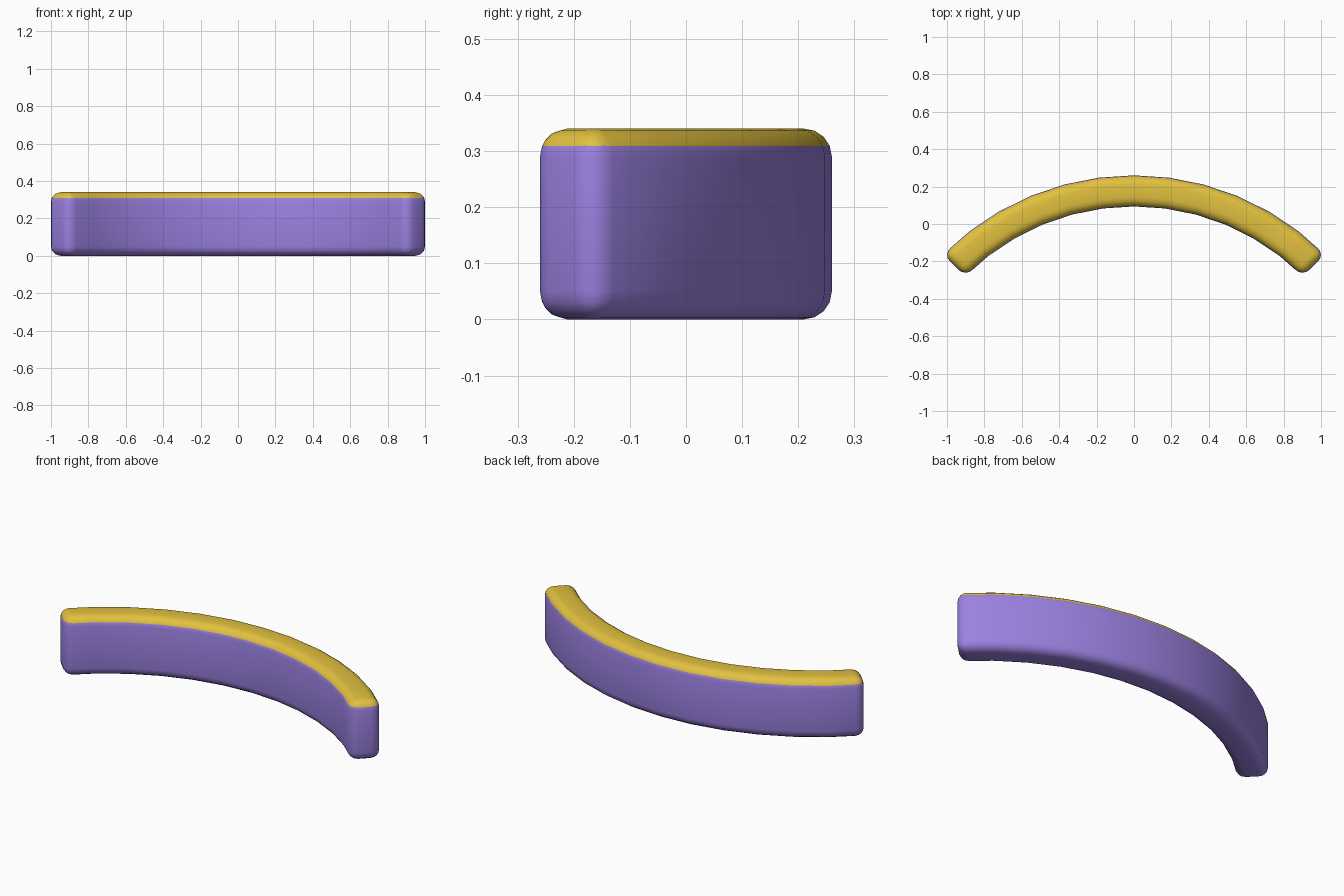
import bpy, bmesh, math

cube = bpy.data.objects.get("Cube")
if cube:
    bpy.data.objects.remove(cube, do_unlink=True)

OUTER, INNER, CENTRE_Y = 1.4435, 1.2775, -1.1835
HEIGHT, ROUND, STEPS = 0.34, 0.05, 12


def make_material(name, colour):
    mat = bpy.data.materials.new(name)
    mat.use_nodes = True
    mat.diffuse_color = colour
    mat.node_tree.nodes["Principled BSDF"].inputs["Base Color"].default_value = colour
    return mat


def arc(bm, radius):
    """Quarter circle of vertices at ground level."""
    angles = [math.radians(-45 + 90 * i / STEPS) for i in range(STEPS + 1)]
    return [bm.verts.new((radius * math.sin(a), CENTRE_Y + radius * math.cos(a), 0))
            for a in angles]


# Curved strip, raised into a wall
bm = bmesh.new()
outer, inner = arc(bm, OUTER), arc(bm, INNER)
for i in range(STEPS):
    bm.faces.new((outer[i], outer[i + 1], inner[i + 1], inner[i]))
raised = bmesh.ops.extrude_face_region(bm, geom=bm.faces[:])["geom"]
for v in raised:
    if isinstance(v, bmesh.types.BMVert):
        v.co.z = HEIGHT
bmesh.ops.recalc_face_normals(bm, faces=bm.faces[:])

# Round every sharp edge
sharp = [e for e in bm.edges if e.calc_face_angle(0) > math.radians(60)]
bmesh.ops.bevel(bm, geom=sharp, offset=ROUND, offset_type='OFFSET', segments=4,
                profile=0.5, affect='EDGES', clamp_overlap=True)
bmesh.ops.recalc_face_normals(bm, faces=bm.faces[:])

# Yellow cap above the first rounding ring, purple body below
for f in bm.faces:
    f.material_index = int(f.calc_center_median().z > HEIGHT - 0.031)
    f.smooth = True

mesh = bpy.data.meshes.new("curved_wall")
bm.to_mesh(mesh)
bm.free()
mesh.materials.append(make_material("purple", (0.33, 0.22, 0.75, 1)))
mesh.materials.append(make_material("yellow", (0.76, 0.53, 0.05, 1)))
wall = bpy.data.objects.new("curved_wall", mesh)
bpy.context.collection.objects.link(wall)
